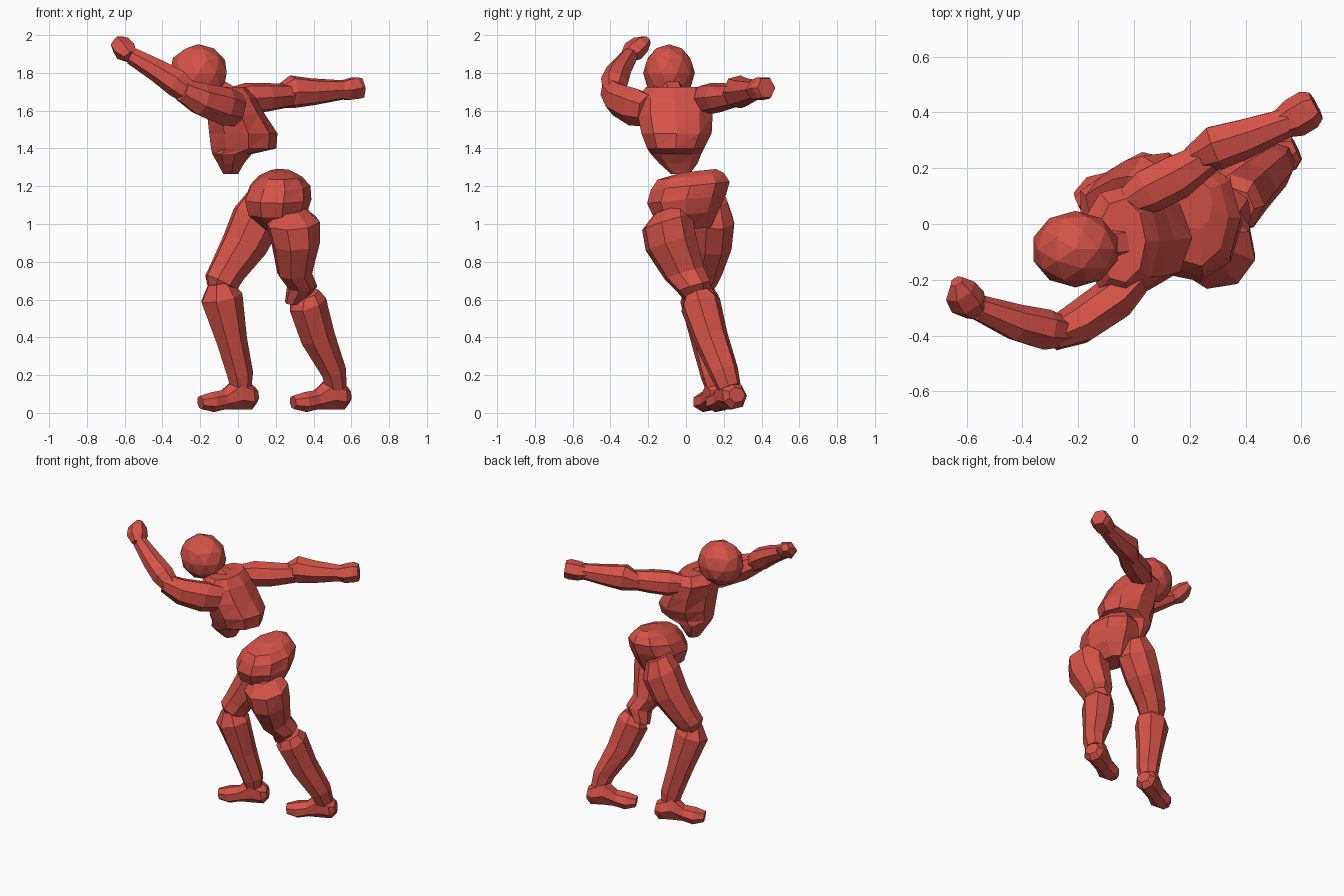
import bpy, bmesh, math
from mathutils import Vector

red = bpy.data.materials.new("clay_red")
red.diffuse_color = (0.66, 0.085, 0.065, 1)


def finish(name, bm):
    bmesh.ops.recalc_face_normals(bm, faces=bm.faces)
    bmesh.ops.triangulate(bm, faces=[f for f in bm.faces if len(f.verts) > 4])
    me = bpy.data.meshes.new(name)
    bm.to_mesh(me)
    bm.free()
    me.materials.append(red)
    ob = bpy.data.objects.new(name, me)
    bpy.context.collection.objects.link(ob)
    return ob


def skin(name, loops_co):
    """Join equal rings of points with triangles and cap both ends."""
    bm = bmesh.new()
    loops = [[bm.verts.new(co) for co in ring] for ring in loops_co]
    n = len(loops[0])
    for p, q in zip(loops, loops[1:]):
        for i in range(n):
            j = (i + 1) % n
            bm.faces.new((p[i], p[j], q[j]))
            bm.faces.new((p[i], q[j], q[i]))
    bm.faces.new(loops[0][::-1])
    bm.faces.new(loops[-1])
    return finish(name, bm)


def loft(name, rings, sides=7, side=None, twist=0.0, grow=1.05):
    """Skin faceted rings (x, y, z, radius along side, radius across)."""
    axis = (Vector(rings[-1][:3]) - Vector(rings[0][:3])).normalized()
    u = Vector(side) if side else axis.cross(Vector((0, 0, 1)))
    u = (u - axis * u.dot(axis)).normalized()
    v = axis.cross(u)
    angles = [2 * math.pi * i / sides + twist for i in range(sides)]
    return skin(name, [[Vector((x, y, z)) + grow * (u * a * math.cos(t) + v * b * math.sin(t))
                        for t in angles] for x, y, z, a, b in rings])


def slices(name, rows, sides=9, tilt=0.0):
    """Skin level slices (z, xmin, xmax, ymin, ymax), optionally tilted along y."""
    angles = [2 * math.pi * i / sides for i in range(sides)]
    loops = []
    for z, x0, x1, y0, y1 in rows:
        loop = []
        for t in angles:
            y = (y0 + y1) / 2 + (y1 - y0) / 2 * math.sin(t) * 1.02
            loop.append(Vector(((x0 + x1) / 2 + (x1 - x0) / 2 * math.cos(t) * 1.02, y, z + tilt * y)))
        loops.append(loop)
    return skin(name, loops)


# head and neck
bm = bmesh.new()
bmesh.ops.create_icosphere(bm, subdivisions=2, radius=1)
for vert in bm.verts:
    vert.co = Vector((-0.21, -0.09, 1.80)) + Vector((vert.co.x * 0.158, vert.co.y * 0.137, vert.co.z * 0.152))
finish("head", bm)
loft("neck", [(0.0, -0.06, 1.64, .07, .07), (-0.14, -0.08, 1.73, .06, .06)], 6)

# torso
slices("chest", [
    (1.265, -0.08, 0.0, -0.08, 0.02),
    (1.32, -0.11, 0.03, -0.14, 0.06),
    (1.37, -0.14, 0.07, -0.185, 0.08),
    (1.40, -0.15, 0.20, -0.205, 0.095),
    (1.48, -0.16, 0.205, -0.235, 0.135),
    (1.58, -0.17, 0.14, -0.255, 0.14),
    (1.67, -0.19, 0.09, -0.255, 0.135),
    (1.725, -0.13, 0.04, -0.21, 0.09)])
slices("pelvis", [
    (0.97, 0.14, 0.28, -0.06, 0.13),
    (1.05, 0.05, 0.36, -0.17, 0.17),
    (1.13, 0.03, 0.385, -0.205, 0.21),
    (1.20, 0.06, 0.38, -0.185, 0.23),
    (1.25, 0.11, 0.335, -0.15, 0.20),
    (1.275, 0.17, 0.28, -0.02, 0.16)], tilt=0.1)

# arms
loft("left_upper_arm", [
    (0.0, -0.20, 1.60, .065, .085), (-0.07, -0.27, 1.62, .08, .10),
    (-0.20, -0.36, 1.66, .075, .085), (-0.30, -0.405, 1.71, .055, .06)])
loft("left_forearm", [
    (-0.24, -0.39, 1.68, .05, .055), (-0.32, -0.38, 1.745, .072, .072),
    (-0.42, -0.355, 1.81, .065, .06), (-0.56, -0.30, 1.89, .045, .045)])
loft("left_hand", [
    (-0.565, -0.315, 1.885, .04, .035), (-0.595, -0.28, 1.915, .065, .055),
    (-0.622, -0.24, 1.95, .058, .048), (-0.635, -0.205, 1.975, .025, .025)], 6)
loft("right_upper_arm", [
    (-0.02, 0.08, 1.66, .055, .065), (0.05, 0.12, 1.665, .08, .08),
    (0.15, 0.17, 1.67, .08, .075), (0.28, 0.25, 1.68, .055, .06)])
loft("right_forearm", [
    (0.20, 0.23, 1.67, .045, .05), (0.29, 0.275, 1.70, .08, .085),
    (0.40, 0.31, 1.70, .07, .07), (0.56, 0.37, 1.71, .05, .05)])
loft("right_hand", [
    (0.51, 0.35, 1.705, .045, .04), (0.575, 0.38, 1.71, .068, .058),
    (0.625, 0.41, 1.72, .068, .062), (0.652, 0.425, 1.72, .05, .055)], 6)

# rear leg: radii along x, then y
X = (1, 0, 0)
loft("left_thigh", [
    (0.27, -0.08, 1.08, .08, .09), (0.29, -0.10, 1.01, .14, .135),
    (0.305, -0.08, 0.90, .125, .135), (0.30, -0.01, 0.74, .09, .105),
    (0.34, 0.04, 0.67, .078, .09), (0.30, 0.07, 0.59, .05, .06)], 8, X, 0.2)
loft("left_shin", [
    (0.365, 0.06, 0.63, .065, .07), (0.365, 0.075, 0.58, .10, .105),
    (0.42, 0.13, 0.40, .09, .09), (0.505, 0.20, 0.22, .065, .075),
    (0.52, 0.23, 0.13, .055, .06)], 7, X)

# forward leg
loft("right_thigh", [
    (0.12, 0.14, 1.13, .08, .08), (0.10, 0.14, 1.03, .13, .115),
    (0.035, 0.13, 0.89, .12, .11), (-0.055, 0.10, 0.75, .095, .09),
    (-0.09, 0.08, 0.69, .09, .08), (-0.11, 0.08, 0.65, .055, .055)], 8, X, 0.2)
loft("right_shin", [
    (-0.10, 0.06, 0.69, .06, .06), (-0.09, 0.07, 0.61, .11, .10),
    (-0.035, 0.115, 0.38, .08, .085), (0.01, 0.15, 0.20, .068, .07),
    (0.015, 0.16, 0.13, .055, .055)], 7, X)


# feet: stations along the foot (distance ahead of ankle, centre height, half width, half height)
STATIONS = [(-0.085, .095, .045, .04), (-0.05, .09, .07, .07), (0.02, .105, .068, .085),
            (0.10, .07, .058, .05), (0.17, .057, .07, .052), (0.235, .055, .04, .035)]
for name, x, y in (("left_foot", 0.505, 0.235), ("right_foot", 0.015, 0.17)):
    dx, dy = -0.91, -0.41
    loft(name, [(x + d * dx, y + d * dy, z, w, h) for d, z, w, h in STATIONS], 7)
